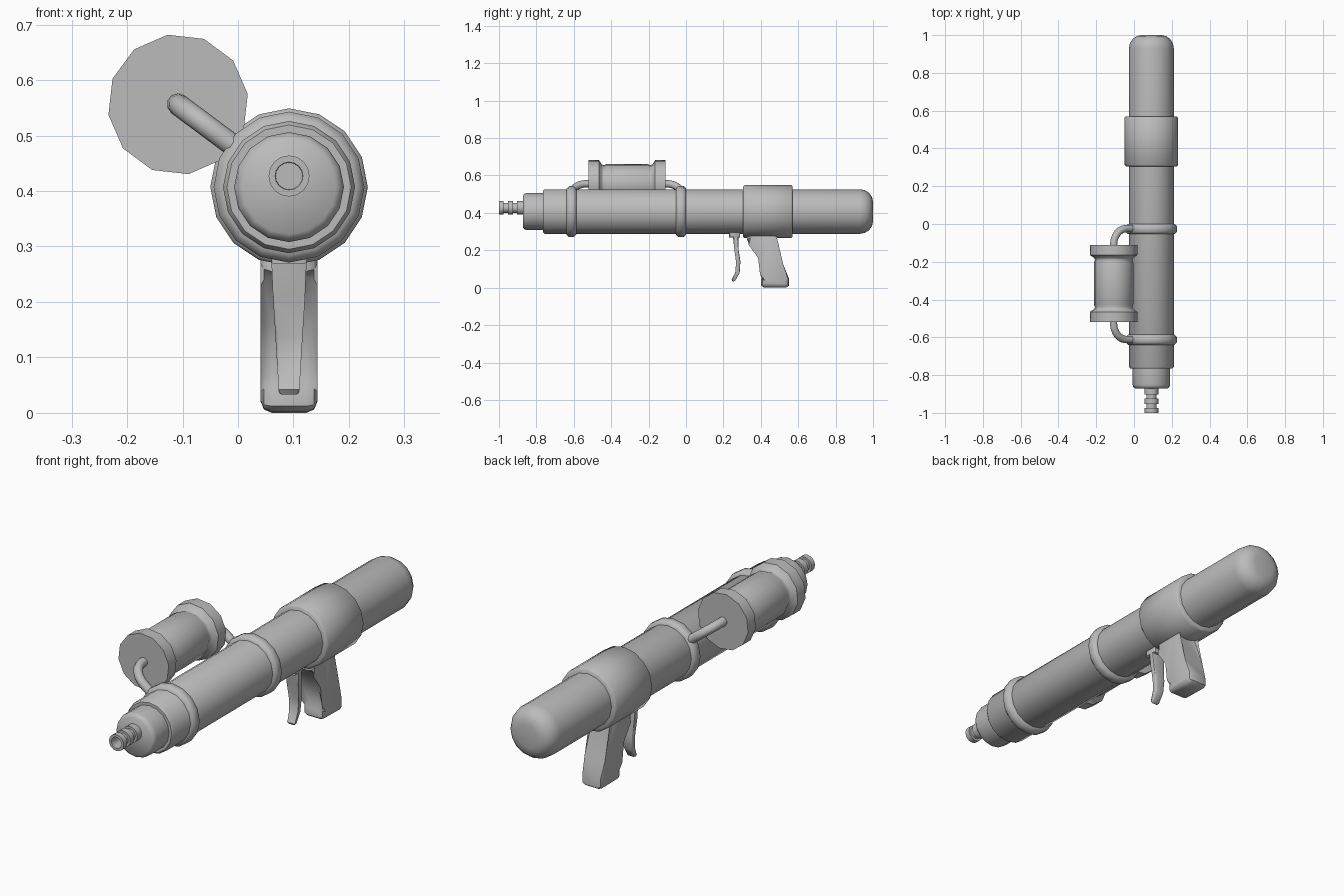
import bpy, bmesh, math
from mathutils import Vector

if "Cube" in bpy.data.objects:
    bpy.data.objects.remove(bpy.data.objects["Cube"])

AX, AZ = 0.092, 0.407          # barrel axis
SX, SZ = -0.108, 0.556         # side tank axis

grey = bpy.data.materials.new("plastic_grey")
grey.diffuse_color = (0.5, 0.5, 0.5, 1)
grey.use_nodes = True
grey.node_tree.nodes["Principled BSDF"].inputs["Base Color"].default_value = grey.diffuse_color


def finish(name, bm, angle=50):
    bmesh.ops.recalc_face_normals(bm, faces=bm.faces)
    me = bpy.data.meshes.new(name)
    bm.to_mesh(me)
    bm.free()
    ob = bpy.data.objects.new(name, me)
    bpy.context.collection.objects.link(ob)
    me.materials.append(grey)
    bpy.ops.object.select_all(action='DESELECT')
    ob.select_set(True)
    bpy.context.view_layer.objects.active = ob
    bpy.ops.object.shade_smooth_by_angle(angle=math.radians(angle))
    return ob


def lathe(name, profile, cx, cz, sides, phase=0.0):
    """Closed solid turned about the y direction from (y, radius) pairs."""
    bm = bmesh.new()
    rings = []
    for y, r in profile:
        rings.append([bm.verts.new((cx + r * math.cos(phase + math.tau * i / sides), y,
                                    cz + r * math.sin(phase + math.tau * i / sides)))
                      for i in range(sides)])
    for a, b in zip(rings, rings[1:]):
        for i in range(sides):
            j = (i + 1) % sides
            bm.faces.new((a[i], a[j], b[j], b[i]))
    bm.faces.new(rings[0])
    bm.faces.new(rings[-1])
    return finish(name, bm)


def tube(name, pts, r, sides=10):
    """Round pipe swept along a planar path."""
    pts = [Vector(p) for p in pts]
    normal = (pts[1] - pts[0]).cross(pts[-1] - pts[0]).normalized()
    bm = bmesh.new()
    rings = []
    for i, p in enumerate(pts):
        t = (pts[min(i + 1, len(pts) - 1)] - pts[max(i - 1, 0)]).normalized()
        side = normal.cross(t)
        rings.append([bm.verts.new(p + r * (normal * math.cos(a) + side * math.sin(a)))
                      for a in (math.tau * k / sides for k in range(sides))])
    for a, b in zip(rings, rings[1:]):
        for i in range(sides):
            j = (i + 1) % sides
            bm.faces.new((a[i], a[j], b[j], b[i]))
    bm.faces.new(rings[0])
    bm.faces.new(rings[-1])
    return finish(name, bm)


def side_shape(name, outline, half_width, bevel, segments=2):
    """(y, z) outline extruded across x; half_width is a function of z."""
    bm = bmesh.new()
    left = [bm.verts.new((AX - half_width(z), y, z)) for y, z in outline]
    right = [bm.verts.new((AX + half_width(z), y, z)) for y, z in outline]
    n = len(outline)
    for i in range(n):
        j = (i + 1) % n
        bm.faces.new((left[i], left[j], right[j], right[i]))
    caps = [bm.faces.new(left), bm.faces.new(right)]
    rims = list({e for f in caps for e in f.edges})
    bmesh.ops.bevel(bm, geom=rims, offset=bevel, segments=segments,
                    affect='EDGES', profile=0.5, clamp_overlap=True)
    return finish(name, bm, 45)


# Main barrel: stepped front, plain tube, rounded rear end
rear = [(0.93 + 0.07 * math.sin(a), 0.052 + 0.067 * math.cos(a))
        for a in (math.radians(d) for d in (0, 22, 45, 67, 90))]
lathe("barrel", [(-0.872, 0.085), (-0.862, 0.096), (-0.85, 0.099), (-0.765, 0.099),
                 (-0.765, 0.112), (-0.755, 0.119)] + rear, AX, AZ, 16)

# Raised bands and rear sleeve
for name, y0, y1, r, c in (("front_band", -0.64, -0.585, 0.136, 0.014),
                           ("middle_band", -0.053, 0.0, 0.136, 0.012),
                           ("rear_sleeve", 0.305, 0.57, 0.142, 0.008)):
    lathe(name, [(y0, 0.1), (y0, r - c), (y0 + c, r), (y1 - c, r), (y1, r - c), (y1, 0.1)],
          AX, AZ, 16)

# Ribbed nozzle with a hollow tip
lathe("nozzle", [(-0.94, 0.024), (-1.0, 0.025), (-1.0, 0.037), (-0.975, 0.037),
                 (-0.975, 0.027), (-0.953, 0.027), (-0.953, 0.037), (-0.925, 0.037),
                 (-0.925, 0.027), (-0.903, 0.027), (-0.903, 0.037), (-0.876, 0.037),
                 (-0.86, 0.037)], AX, AZ + 0.02, 16)

# Side tank with flared ends
half = [(-0.205, 0.127), (-0.15, 0.127), (-0.135, 0.104), (-0.125, 0.1), (-0.11, 0.106)]
tank = half + [(-y, r) for y, r in reversed(half)]
lathe("side_tank", [(y - 0.315, r) for y, r in tank], SX, SZ, 12, math.radians(8.5))

# Bent pipes from the tank ends into the bands
inward = Vector((AX - SX, 0, AZ - SZ)).normalized()
for name, y_end, y_far in (("front_pipe", -0.51, -0.612), ("rear_pipe", -0.12, -0.024)):
    start = Vector((SX, y_end, SZ))
    reach = y_far - y_end
    path = [start]
    bend = 0.085
    s = math.copysign(1, reach)
    for k in range(7):
        a = math.radians(15 * k)
        path.append(start + Vector((0, reach - s * bend + s * bend * math.sin(a), 0))
                    + inward * bend * (1 - math.cos(a)))
    path.append(start + Vector((0, reach, 0)) + inward * 0.17)
    tube(name, path, 0.02)

# Grip
side_shape("grip", [(0.325, 0.30), (0.325, 0.255), (0.35, 0.245), (0.385, 0.16), (0.418, 0.07),
                    (0.402, 0.045), (0.402, 0.012), (0.415, 0.002), (0.535, 0.0), (0.55, 0.01),
                    (0.55, 0.05), (0.52, 0.125), (0.465, 0.27), (0.465, 0.30)],
           lambda z: 0.051, 0.02)

# Trigger: mounting block and a curved tapered lever
side_shape("trigger_mount", [(0.23, 0.32), (0.23, 0.268), (0.29, 0.268), (0.29, 0.32)],
           lambda z: 0.032, 0.004, 1)
side_shape("trigger", [(0.25, 0.28), (0.258, 0.21), (0.272, 0.14), (0.27, 0.085), (0.243, 0.042),
                       (0.25, 0.033), (0.262, 0.036), (0.287, 0.08), (0.291, 0.14),
                       (0.28, 0.21), (0.28, 0.28)],
           lambda z: 0.018 + 0.014 * min(1, max(0, (z - 0.03) / 0.23)), 0.005)
